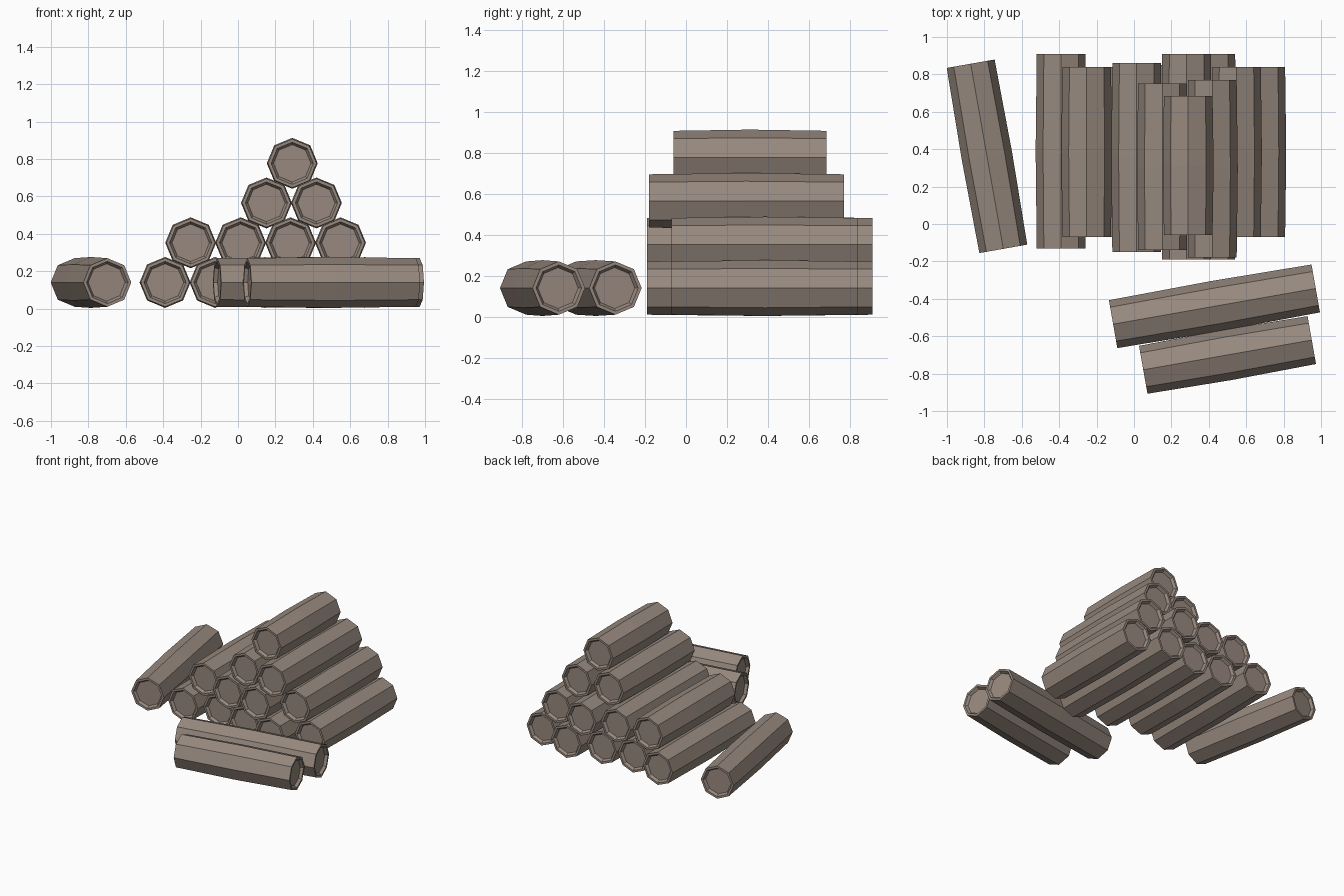
import bpy, bmesh, math
from mathutils import Matrix

cube = bpy.data.objects.get("Cube")
if cube:
    bpy.data.objects.remove(cube, do_unlink=True)

SIDES = 8
R = 0.13

wood = bpy.data.materials.new("weathered brown wood")
wood.use_nodes = True
colour = (0.31, 0.25, 0.21, 1)
wood.diffuse_color = colour
wood.node_tree.nodes["Principled BSDF"].inputs["Base Color"].default_value = colour


def log(name, x, y, z, length, turn=0):
    """Eight-sided log along y, slightly fuller in the middle, with recessed ends."""
    h = length / 2
    end = [(h - 0.02, 0.1), (h, 0.113), (h, R)]
    profile = [(-t, r) for t, r in end] + [(0, R + 0.006)] + end[::-1]
    bm = bmesh.new()
    rings = []
    for t, r in profile:
        angles = [2 * math.pi * i / SIDES for i in range(SIDES)]
        rings.append([bm.verts.new((r * math.cos(a), t, r * math.sin(a))) for a in angles])
    for a, b in zip(rings, rings[1:]):
        for i in range(SIDES):
            j = (i + 1) % SIDES
            bm.faces.new((a[i], a[j], b[j], b[i]))
    bm.faces.new(rings[0])
    bm.faces.new(rings[-1][::-1])
    bmesh.ops.recalc_face_normals(bm, faces=bm.faces)
    mesh = bpy.data.meshes.new(name)
    bm.to_mesh(mesh)
    bm.free()
    mesh.materials.append(wood)
    obj = bpy.data.objects.new(name, mesh)
    obj.matrix_world = Matrix.Translation((x, y, z)) @ Matrix.Rotation(math.radians(turn), 4, "Z")
    bpy.context.collection.objects.link(obj)


# Stacked rows: first x, height, and the front and back end of each log
SPACING = 0.267
rows = [
    ("bottom", -0.39, 0.14, [(-0.13, 0.91), (-0.07, 0.84), (-0.13, 0.85), (-0.19, 0.91), (-0.07, 0.84)]),
    ("second", -0.253, 0.352, [(-0.07, 0.84), (-0.15, 0.86), (-0.19, 0.91), (-0.07, 0.84)]),
    ("third", 0.152, 0.565, [(-0.14, 0.75), (-0.18, 0.77)]),
    ("top", 0.29, 0.777, [(-0.06, 0.685)]),
]
for row, x0, z, spans in rows:
    for i, (front, back) in enumerate(spans):
        log(f"{row}_row_log_{i + 1}", x0 + i * SPACING, (front + back) / 2, z, back - front)

# Loose logs on the ground
log("loose_right_log", -0.786, 0.362, 0.14, 1.005, 10)
log("loose_front_inner_log", 0.43, -0.44, 0.14, 1.10, -80)
log("loose_front_outer_log", 0.50, -0.70, 0.14, 0.915, -80)
